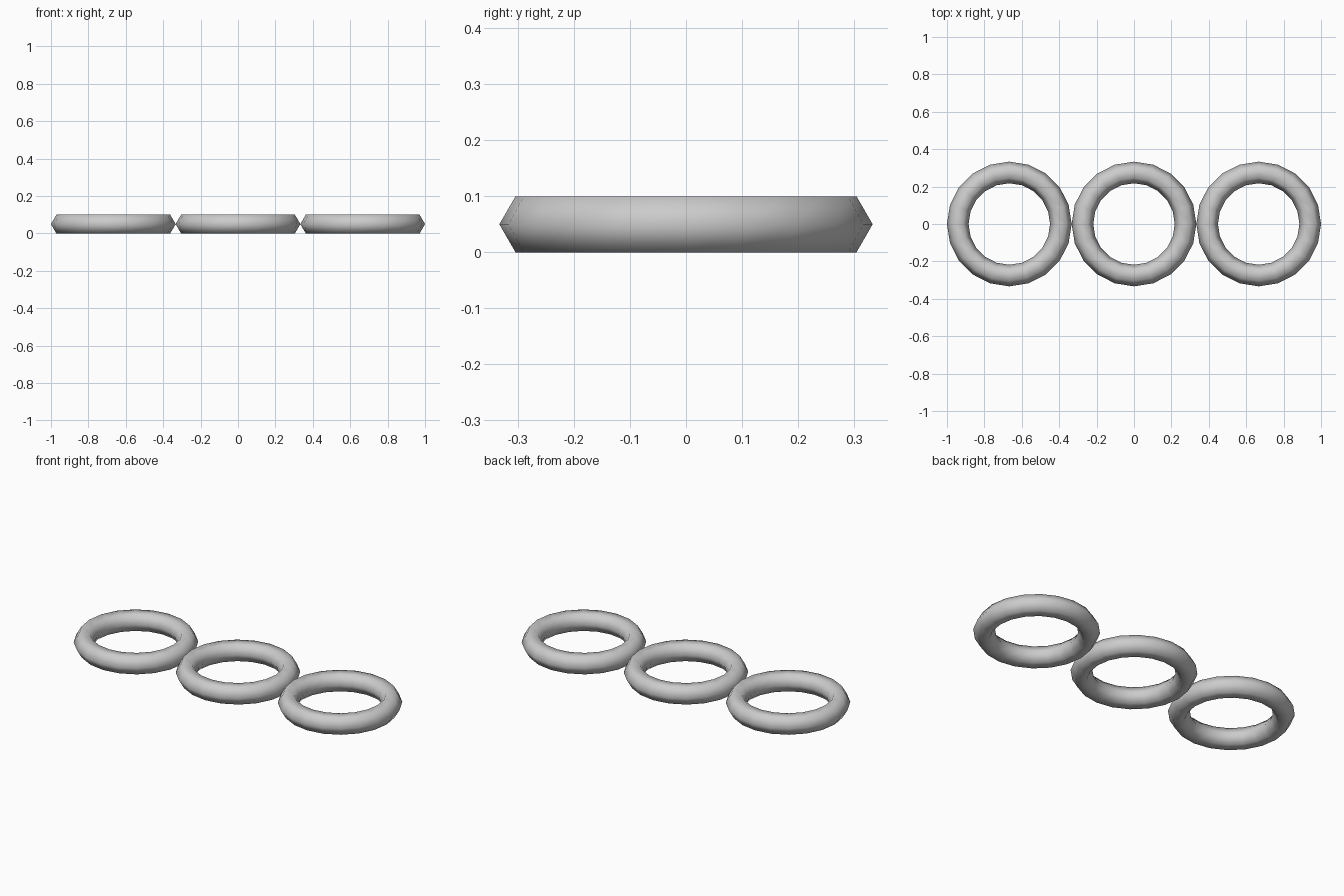
import bpy
import math

if "Cube" in bpy.data.objects:
    bpy.data.objects.remove(bpy.data.objects["Cube"])

MINOR = 0.1 / math.sqrt(3)      # hexagonal tube section, 0.1 tall
MAJOR = 1 / 3 - MINOR           # rings just touch each other


def ring(name, x):
    bpy.ops.mesh.primitive_torus_add(
        major_segments=20, minor_segments=6,
        major_radius=MAJOR, minor_radius=MINOR,
        location=(x, 0, 0.05))
    obj = bpy.context.object
    obj.name = name
    bpy.ops.object.shade_smooth()


# Three flat rings in a row
for name, x in (("left_ring", -2 / 3), ("middle_ring", 0), ("right_ring", 2 / 3)):
    ring(name, x)
